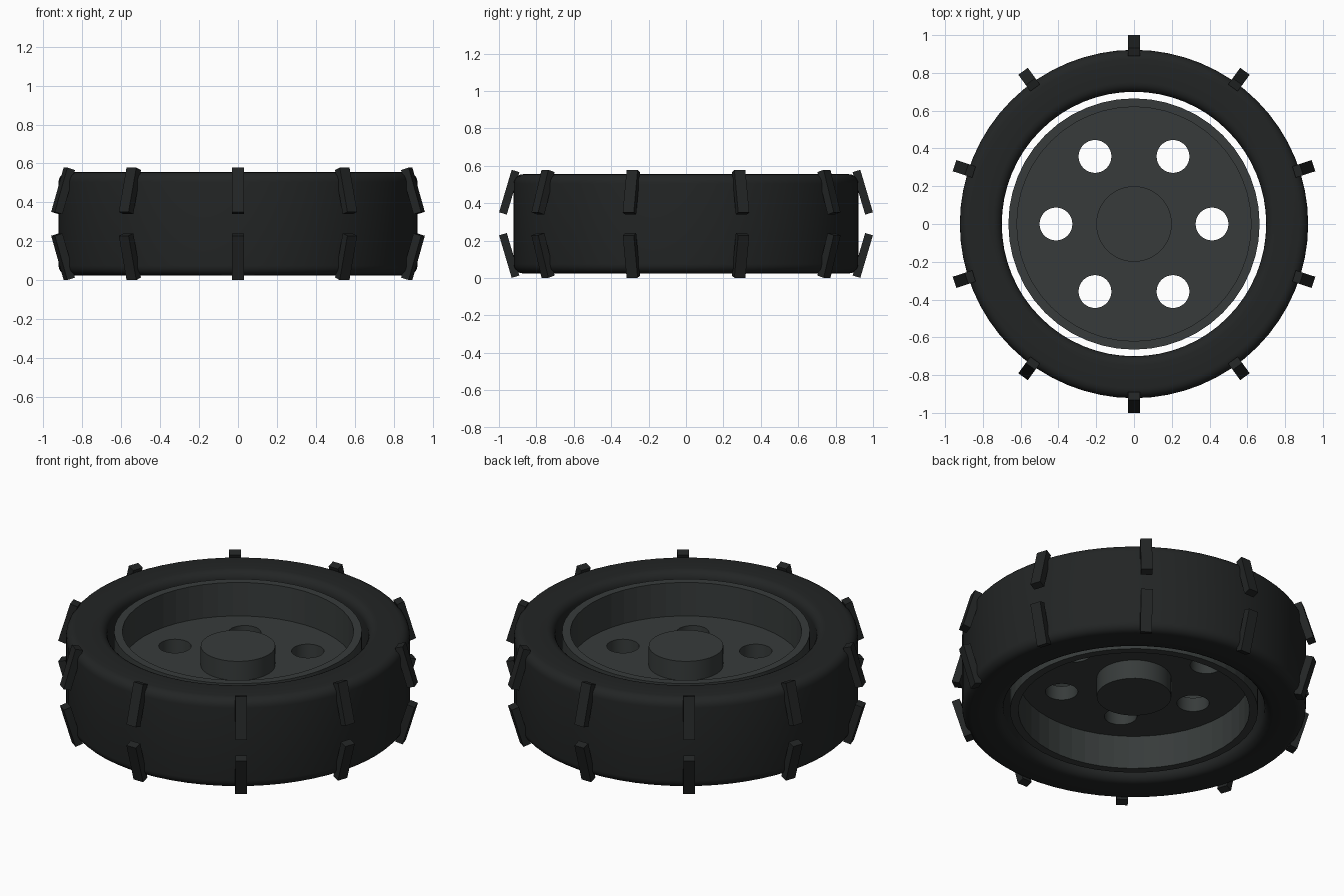
import bpy, bmesh
from math import sin, cos, pi, radians
from mathutils import Matrix

if "Cube" in bpy.data.objects:
    bpy.data.objects.remove(bpy.data.objects["Cube"])

MID = 0.29  # mid-height of the wheel


def material(name, rgb):
    m = bpy.data.materials.new(name)
    m.diffuse_color = (*rgb, 1)
    m.use_nodes = True
    m.node_tree.nodes["Principled BSDF"].inputs["Base Color"].default_value = m.diffuse_color
    return m


rubber = material("rubber", (0.016, 0.018, 0.018))
metal = material("dark_metal", (0.038, 0.044, 0.043))


def add_object(name, bm, mat):
    bmesh.ops.recalc_face_normals(bm, faces=bm.faces)
    me = bpy.data.meshes.new(name)
    bm.to_mesh(me)
    bm.free()
    ob = bpy.data.objects.new(name, me)
    bpy.context.collection.objects.link(ob)
    me.materials.append(mat)
    return ob


def lathe(name, profile, segs, mat):
    """Revolve a closed (radius, z) profile around z."""
    bm = bmesh.new()
    rings = [[bm.verts.new((r * cos(2 * pi * i / segs), r * sin(2 * pi * i / segs), z))
              for r, z in profile] for i in range(segs)]
    n = len(profile)
    for i in range(segs):
        a, b = rings[i], rings[(i + 1) % segs]
        for j in range(n):
            k = (j + 1) % n
            bm.faces.new((a[j], b[j], b[k], a[k]))
    return add_object(name, bm, mat)


def cylinder(name, radius, z0, z1, segs, mat, x=0, y=0):
    bm = bmesh.new()
    bmesh.ops.create_cone(bm, cap_ends=True, segments=segs, radius1=radius, radius2=radius,
                          depth=z1 - z0, matrix=Matrix.Translation((x, y, (z0 + z1) / 2)))
    return add_object(name, bm, mat)


def smooth(ob):
    bpy.ops.object.select_all(action='DESELECT')
    ob.select_set(True)
    bpy.context.view_layer.objects.active = ob
    bpy.ops.object.shade_smooth_by_angle(angle=radians(30))


# Tyre: rounded rectangular section
B = 0.05
corners = [(0.922 - B, 0.555 - B, 0), (0.70 + B, 0.555 - B, 90),
           (0.70 + B, 0.025 + B, 180), (0.922 - B, 0.025 + B, 270)]
section = [(r + B * cos(radians(a0 + t)), z + B * sin(radians(a0 + t)))
           for r, z, a0 in corners for t in (0, 18, 36, 54, 72, 90)]
smooth(lathe("tyre", section, 64, rubber))

# Rim barrel and wheel disc
lathe("rim", [(0.665, 0.05), (0.665, 0.53), (0.62, 0.53), (0.62, 0.05)], 48, metal)
disc = cylinder("wheel_disc", 0.622, MID - 0.042, MID + 0.042, 48, metal)

# Six round holes through the disc
for i in range(6):
    a = i * pi / 3
    cutter = cylinder("hole_cutter", 0.087, 0.1, 0.48, 32, metal, 0.413 * cos(a), 0.413 * sin(a))
    cutter.hide_render = True
    mod = disc.modifiers.new("hole", 'BOOLEAN')
    mod.operation = 'DIFFERENCE'
    mod.solver = 'EXACT'
    mod.object = cutter
    bpy.context.view_layer.objects.active = disc
    bpy.ops.object.modifier_apply(modifier=mod.name)
    bpy.data.objects.remove(cutter)
smooth(disc)

# Hub, protruding on both sides
smooth(cylinder("hub", 0.2, MID - 0.155, MID + 0.155, 48, metal))

# Tread lugs: two mirrored rows of ten tilted bars
for side, row in ((1, "upper"), (-1, "lower")):
    bm = bmesh.new()
    for i in range(10):
        m = (Matrix.Rotation(radians(90 + 36 * i), 4, 'Z')
             @ Matrix.Translation((0.945, 0, MID + side * 0.169))
             @ Matrix.Rotation(radians(-16.5 * side), 4, 'Y')
             @ Matrix.Diagonal((0.043, 0.062, 0.237, 1)))
        bmesh.ops.create_cube(bm, size=1, matrix=m)
    add_object(row + "_tread_lugs", bm, rubber)
